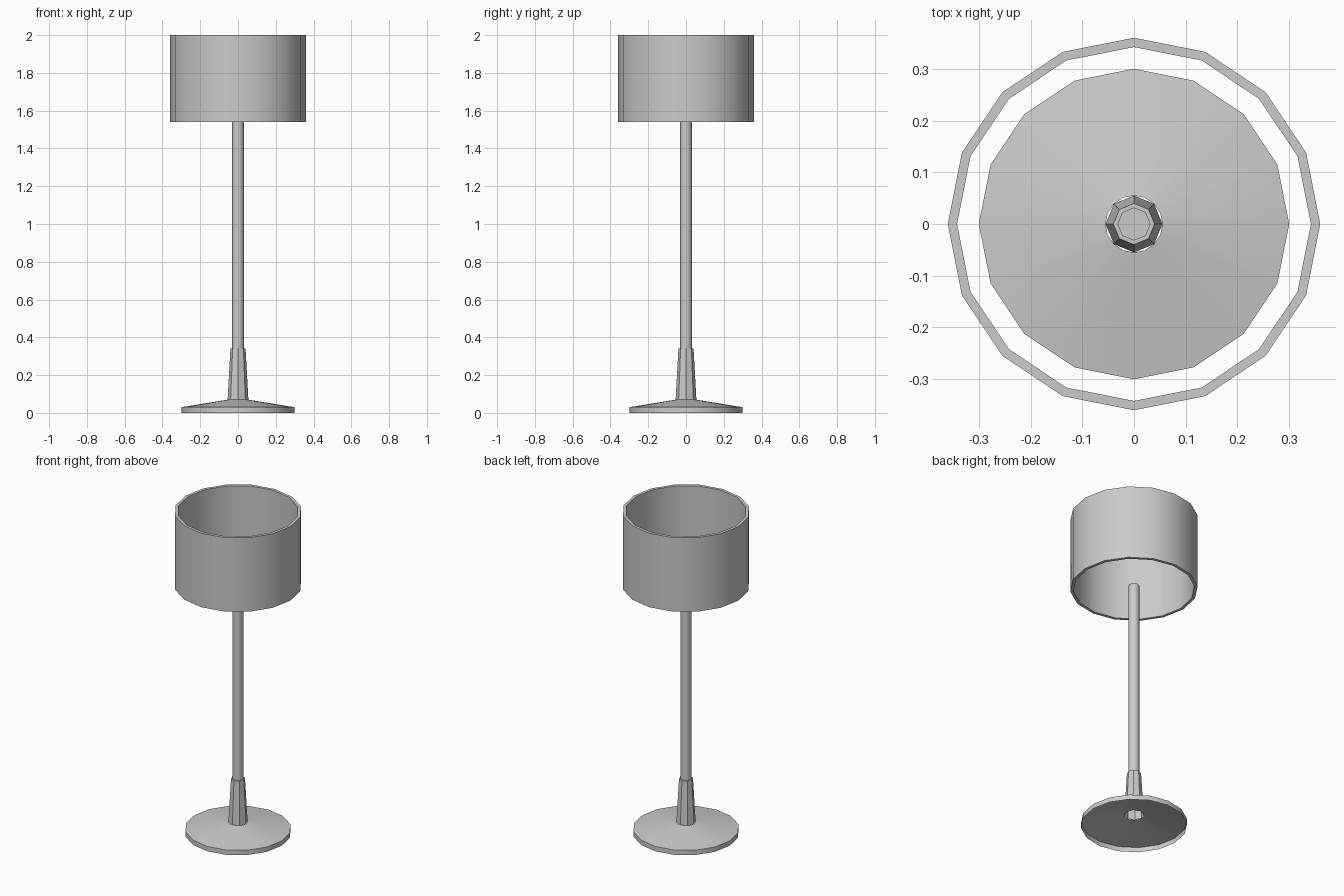
import bpy
import bmesh
from math import cos, sin, tau, radians

if "Cube" in bpy.data.objects:
    bpy.data.objects.remove(bpy.data.objects["Cube"])


def lathe(name, profile, sides, closed=False, cap_top=False, smooth=None):
    """Revolve (radius, z) points about z; profile runs up the outside."""
    bm = bmesh.new()
    rings = [[bm.verts.new((r * cos(tau * k / sides), r * sin(tau * k / sides), z))
              for k in range(sides)] for r, z in profile]
    pairs = list(zip(rings, rings[1:]))
    if closed:
        pairs.append((rings[-1], rings[0]))
    for a, b in pairs:
        for k in range(sides):
            n = (k + 1) % sides
            bm.faces.new((a[k], a[n], b[n], b[k]))
    if cap_top:
        bm.faces.new(rings[-1])
    mesh = bpy.data.meshes.new(name)
    bm.to_mesh(mesh)
    bm.free()
    obj = bpy.data.objects.new(name, mesh)
    bpy.context.collection.objects.link(obj)
    if smooth:
        bpy.ops.object.select_all(action='DESELECT')
        obj.select_set(True)
        bpy.context.view_layer.objects.active = obj
        bpy.ops.object.shade_smooth_by_angle(angle=radians(smooth))
    return obj


# Shallow conical foot, open underneath
lathe("base", [(0.30, 0.0), (0.30, 0.03), (0.055, 0.07)], 16, smooth=30)

# Tapered faceted collar with a flat shoulder
lathe("collar", [(0.055, 0.07), (0.04, 0.34), (0.032, 0.34)], 8)

# Slender pole, ending just inside the shade
lathe("pole", [(0.032, 0.34), (0.032, 1.56)], 8, cap_top=True, smooth=50)

# Open drum shade with wall thickness
lathe("shade", [(0.36, 1.54), (0.36, 2.0), (0.342, 2.0), (0.342, 1.54)], 16,
      closed=True, smooth=30)
